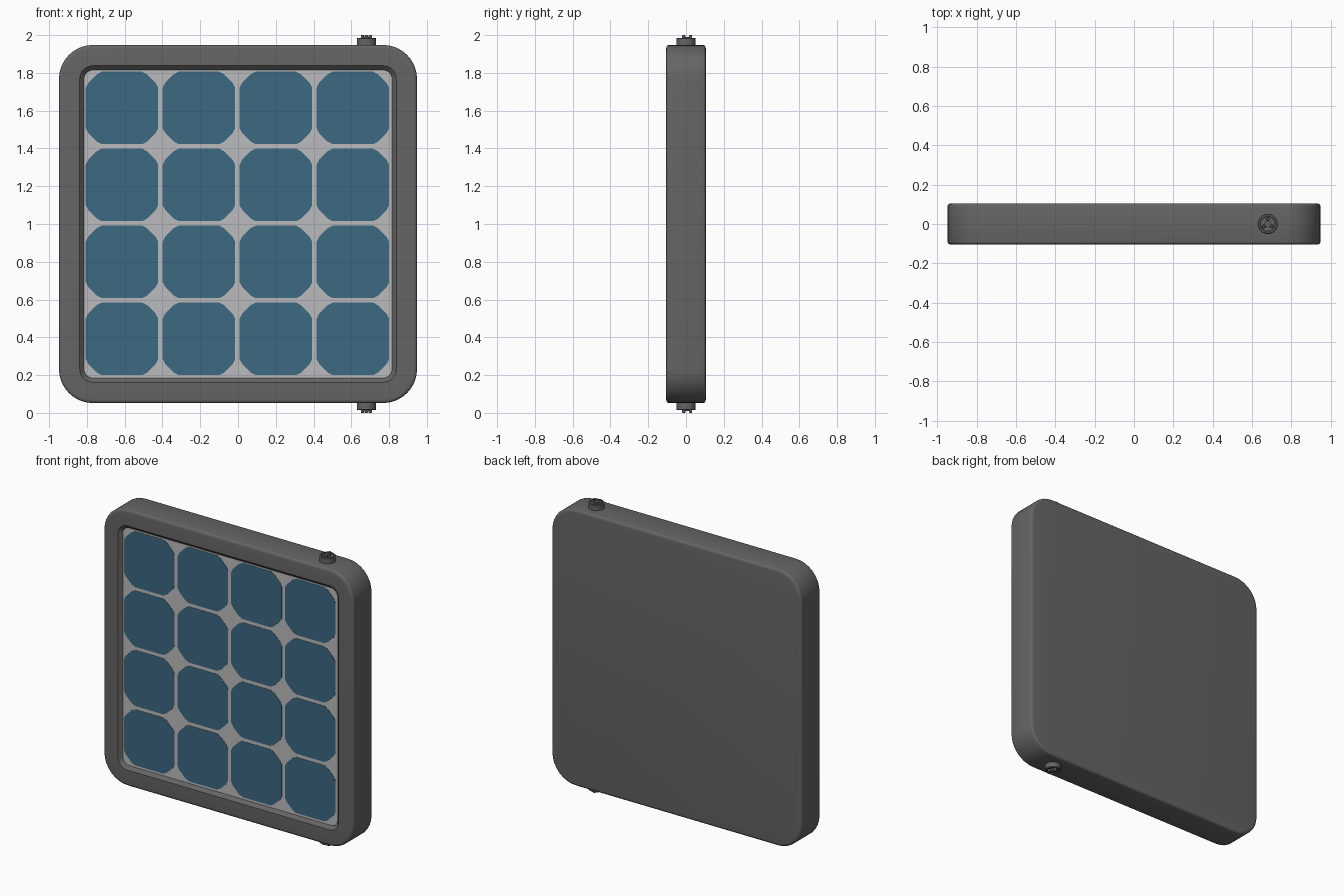
import bpy, bmesh, math
from mathutils import Matrix, Vector

if "Cube" in bpy.data.objects:
    bpy.data.objects.remove(bpy.data.objects["Cube"])


def material(name, rgb):
    m = bpy.data.materials.new(name)
    m.diffuse_color = (*rgb, 1)
    m.use_nodes = True
    m.node_tree.nodes["Principled BSDF"].inputs["Base Color"].default_value = m.diffuse_color
    return m


GREY = material("dark grey casing", (0.13, 0.13, 0.13))
WHITE = material("pale grey backing", (0.50, 0.50, 0.51))
BLUE = material("blue solar cell", (0.045, 0.14, 0.22))


def finish(bm, name, mat, smooth=True):
    bmesh.ops.recalc_face_normals(bm, faces=bm.faces)
    me = bpy.data.meshes.new(name)
    bm.to_mesh(me)
    bm.free()
    me.materials.append(mat)
    ob = bpy.data.objects.new(name, me)
    bpy.context.collection.objects.link(ob)
    if smooth:
        bpy.ops.object.select_all(action='DESELECT')
        bpy.context.view_layer.objects.active = ob
        ob.select_set(True)
        bpy.ops.object.shade_smooth_by_angle(angle=math.radians(35))
    return ob


def rounded_square(half, r, seg=8):
    """Outline of a rounded square as (x, z) points."""
    pts = []
    for k, (sx, sz) in enumerate([(1, 1), (-1, 1), (-1, -1), (1, -1)]):
        for i in range(seg + 1):
            a = math.pi / 2 * (k + i / seg)
            pts.append((sx * (half - r) + r * math.cos(a), sz * (half - r) + r * math.sin(a)))
    return pts


def loft(bm, rings):
    """Skin a list of equal-length rings and cap both ends."""
    loops = [[bm.verts.new(p) for p in ring] for ring in rings]
    for a, b in zip(loops, loops[1:]):
        n = len(a)
        for i in range(n):
            bm.faces.new((a[i], a[(i + 1) % n], b[(i + 1) % n], b[i]))
    bm.faces.new(loops[0])
    bm.faces.new(loops[-1])


# Casing: rounded tray, lofted from the back face round to the recess floor
D, H, R = 0.105, 0.948, 0.18
BEVEL_IN, BEVEL_Y = 0.02, 0.014
profile = []
for i in range(5):                                   # back edge rounding
    a = math.pi / 2 * i / 4
    profile.append((BEVEL_IN * (1 - math.sin(a)), D - BEVEL_Y * (1 - math.cos(a))))
profile += [(ins, -y) for ins, y in reversed(profile)]   # front edge mirrors it
sections = [(H - ins, R - ins, y) for ins, y in profile]
sections += [(0.838, 0.07, -D), (0.832, 0.064, -D + 0.006), (0.816, 0.05, -D + 0.022)]
bm = bmesh.new()
loft(bm, [[(x, y, z + 1) for x, z in rounded_square(h, r)] for h, r, y in sections])
finish(bm, "casing", GREY)

# Pale backing sheet on the recess floor
FLOOR = -D + 0.022
bm = bmesh.new()
loft(bm, [[(x, y, z + 1) for x, z in rounded_square(0.815, 0.05)]
          for y in (FLOOR + 0.001, FLOOR - 0.002)])
finish(bm, "backing_sheet", WHITE, False)


# Sixteen cells: thin squares with clipped, softened corners
def cell_outline(half):
    corner = [(0, 0.085), (0.014, 0.058), (0.058, 0.014), (0.085, 0)]
    pts = []
    for k in range(4):
        turn = Matrix.Rotation(math.pi / 2 * k, 2)
        pts += [turn @ Vector((half - u, half - v)) for u, v in corner]
    return pts


PITCH = 0.4075
for row in range(4):
    for col in range(4):
        cx = (col - 1.5) * PITCH - 0.003
        cz = 1.003 + (row - 1.5) * PITCH
        bm = bmesh.new()
        loft(bm, [[(cx + p.x, y, cz + p.y) for p in cell_outline(0.192)]
                  for y in (FLOOR - 0.001, FLOOR - 0.004)])
        finish(bm, f"solar_cell_{row + 1}_{col + 1}", BLUE, False)


# Connectors: stepped socket with three prongs, mirrored top and bottom
def connector(name, side):
    bm = bmesh.new()

    def turned(cx, cy, steps, n):
        loft(bm, [[(0.68 + cx + r * math.cos(2 * math.pi * i / n),
                    cy + r * math.sin(2 * math.pi * i / n), 1 + side * h)
                   for i in range(n)] for r, h in steps])

    turned(0, 0, [(0.051, 0.935), (0.051, 0.982), (0.047, 0.986), (0.039, 0.986), (0.037, 0.979)], 32)
    turned(0, 0, [(0.017, 0.975), (0.017, 0.99)], 20)
    for k in range(3):
        a = math.pi / 2 + k * 2 * math.pi / 3
        turned(0.024 * math.cos(a), 0.024 * math.sin(a),
               [(0.009, 0.975), (0.009, 0.997), (0.006, 1.0)], 12)
    finish(bm, name, GREY)


connector("top_connector", 1)
connector("bottom_connector", -1)
